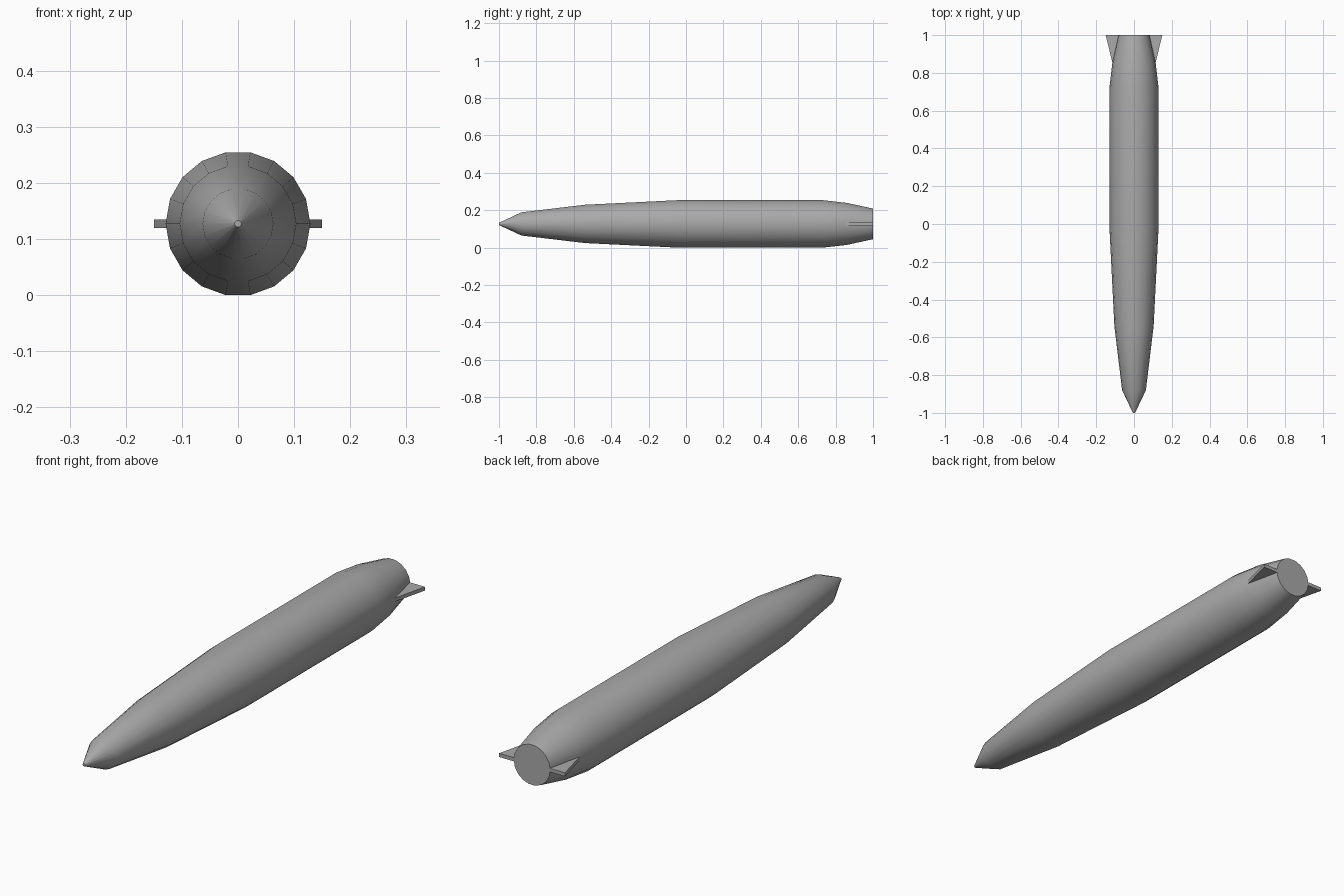
import bpy, bmesh, math
from mathutils import Matrix, Vector

cube = bpy.data.objects.get("Cube")
if cube:
    bpy.data.objects.remove(cube, do_unlink=True)

SIDES = 18
AXIS_Z = 0.127

grey = bpy.data.materials.new("plain grey")
grey.use_nodes = True
colour = (0.4, 0.4, 0.4, 1)
grey.diffuse_color = colour
grey.node_tree.nodes["Principled BSDF"].inputs["Base Color"].default_value = colour


def finish(name, bm):
    """Turn a bmesh into a grey object with sharp edges kept."""
    bmesh.ops.recalc_face_normals(bm, faces=bm.faces)
    mesh = bpy.data.meshes.new(name)
    bm.to_mesh(mesh)
    bm.free()
    mesh.materials.append(grey)
    obj = bpy.data.objects.new(name, mesh)
    bpy.context.collection.objects.link(obj)
    bpy.ops.object.select_all(action="DESELECT")
    obj.select_set(True)
    bpy.context.view_layer.objects.active = obj
    bpy.ops.object.shade_smooth_by_angle(angle=math.radians(35))
    return obj


# Body: rings of (y, radius) from nose tip to tail, capped at both ends
profile = [(-1, 0.006), (-0.88, 0.063), (-0.54, 0.104), (-0.04, 0.129),
           (0.73, 0.129), (0.86, 0.114), (1, 0.083)]
bm = bmesh.new()
rings = []
for y, r in profile:
    angles = [math.tau * i / SIDES for i in range(SIDES)]
    rings.append([bm.verts.new((r * math.cos(a), y, AXIS_Z + r * math.sin(a)))
                  for a in angles])
for a, b in zip(rings, rings[1:]):
    for i in range(SIDES):
        j = (i + 1) % SIDES
        bm.faces.new((a[i], a[j], b[j], b[i]))
bm.faces.new(rings[0])
bm.faces.new(rings[-1])
finish("body", bm)

# Tail fins: thin swept plates, one on each side
fin_outline = [(0.112, 0.845), (0.15, 1), (0.06, 1)]
fin_thickness = 0.015
for name, side in (("left_fin", 1), ("right_fin", -1)):
    bm = bmesh.new()
    base = bm.faces.new([bm.verts.new((side * x, y, AXIS_Z - fin_thickness / 2))
                         for x, y in fin_outline])
    result = bmesh.ops.extrude_face_region(bm, geom=[base])
    top = [v for v in result["geom"] if isinstance(v, bmesh.types.BMVert)]
    bmesh.ops.translate(bm, verts=top, vec=(0, 0, fin_thickness))
    finish(name, bm)
